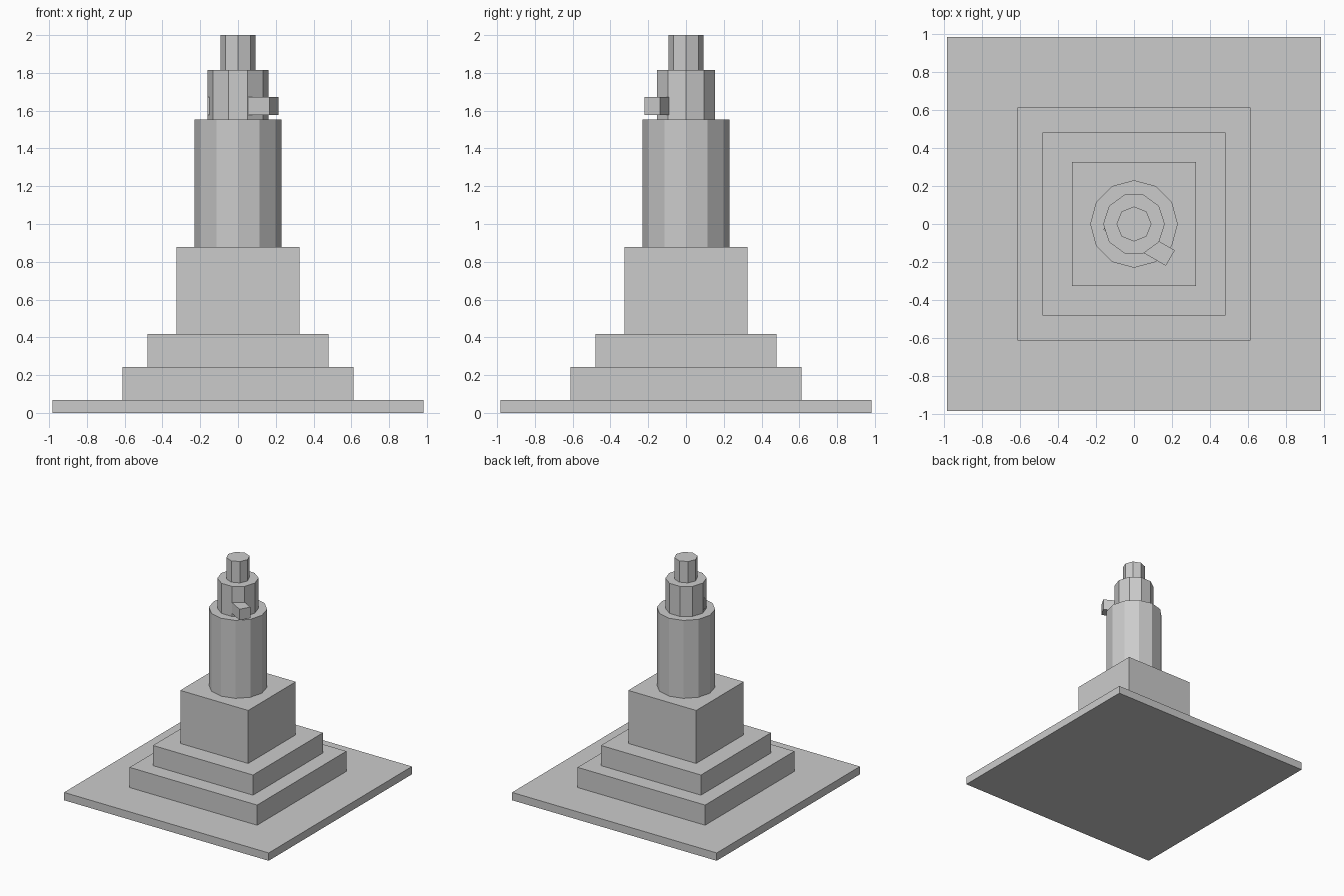
import bpy, bmesh
from math import cos, sin, pi, radians

if "Cube" in bpy.data.objects:
    bpy.data.objects.remove(bpy.data.objects["Cube"])


def prism(name, points, z0, z1):
    """Extrude a flat outline from z0 to z1."""
    bm = bmesh.new()
    face = bm.faces.new([bm.verts.new((x, y, z0)) for x, y in points])
    top = bmesh.ops.extrude_face_region(bm, geom=[face], use_keep_orig=True)
    for v in top["geom"]:
        if isinstance(v, bmesh.types.BMVert):
            v.co.z = z1
    bmesh.ops.recalc_face_normals(bm, faces=bm.faces)
    mesh = bpy.data.meshes.new(name)
    bm.to_mesh(mesh)
    bm.free()
    obj = bpy.data.objects.new(name, mesh)
    bpy.context.collection.objects.link(obj)
    return obj


def rectangle(hx, hy):
    return [(-hx, -hy), (hx, -hy), (hx, hy), (-hx, hy)]


def polygon(sides, r):
    return [(r * cos(2 * pi * i / sides), r * sin(2 * pi * i / sides)) for i in range(sides)]


# Square stepped base and pedestal
for name, half, z0, z1 in [
    ("ground_slab", 0.982, 0.0, 0.068),
    ("lower_step", 0.612, 0.068, 0.243),
    ("upper_step", 0.48, 0.243, 0.418),
    ("pedestal", 0.326, 0.418, 0.878),
]:
    prism(name, rectangle(half, half), z0, z1)

# Faceted column, narrowing upwards
for name, sides, r, z0, z1 in [
    ("column_body", 12, 0.23, 0.878, 1.554),
    ("column_neck", 10, 0.162, 1.554, 1.815),
    ("column_tip", 8, 0.092, 1.815, 2.0),
]:
    prism(name, polygon(sides, r), z0, z1)

# Angled bar running through the neck
bar = prism("cross_bar", rectangle(0.19, 0.047), 1.578, 1.673)
bar.location = (0.0265, -0.084, 0)
bar.rotation_euler.z = radians(-30)
